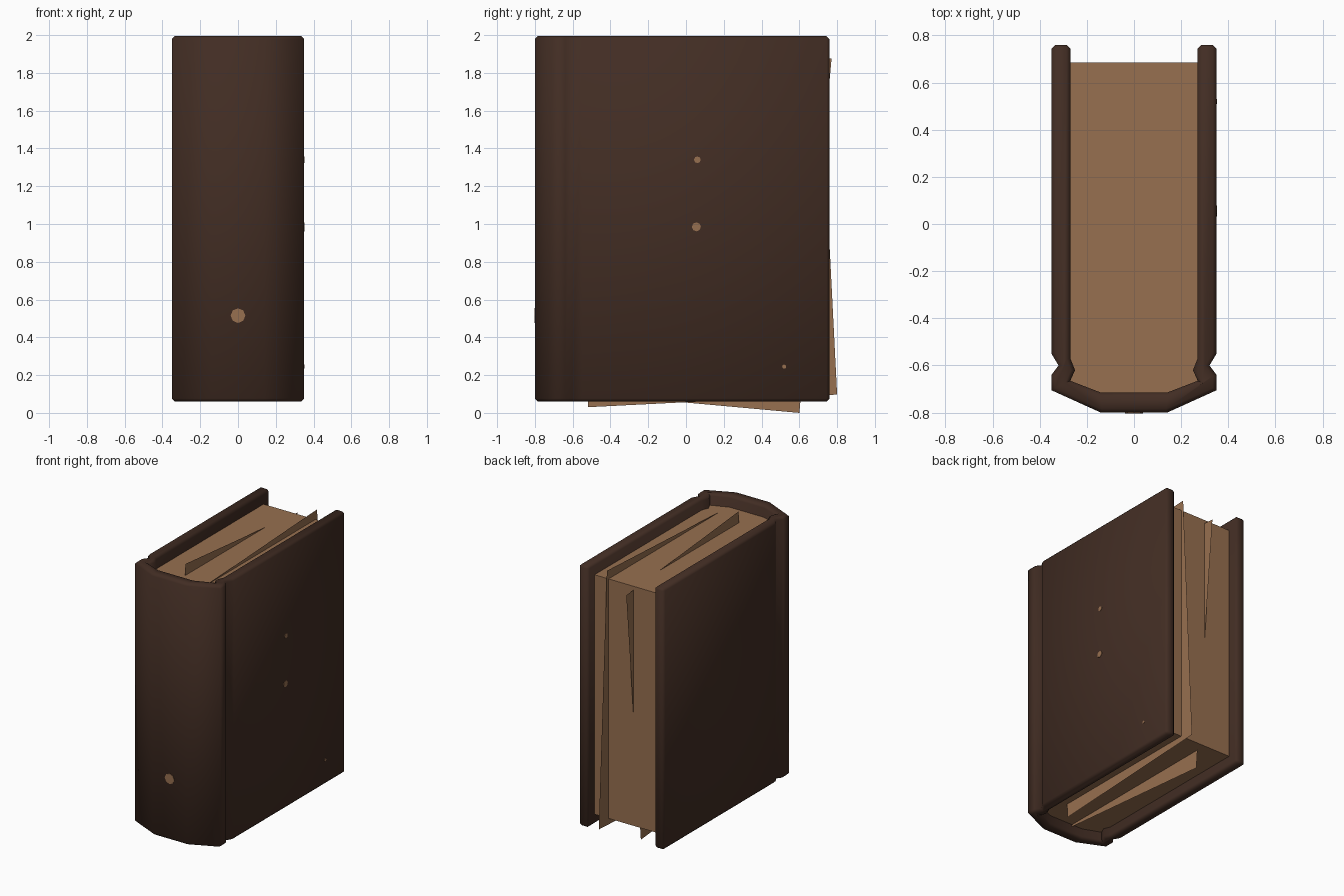
import bpy, bmesh, math
from mathutils import Matrix, Vector

if "Cube" in bpy.data.objects:
    bpy.data.objects.remove(bpy.data.objects["Cube"])


def material(name, rgb):
    m = bpy.data.materials.new(name)
    m.diffuse_color = (*rgb, 1)
    m.use_nodes = True
    m.node_tree.nodes["Principled BSDF"].inputs["Base Color"].default_value = m.diffuse_color
    return m


LEATHER = material("dark brown leather", (0.054, 0.026, 0.017))
PAPER = material("aged paper", (0.31, 0.16, 0.08))


def finish(bm, name, mat):
    bmesh.ops.recalc_face_normals(bm, faces=bm.faces)
    me = bpy.data.meshes.new(name)
    bm.to_mesh(me)
    bm.free()
    me.materials.append(mat)
    ob = bpy.data.objects.new(name, me)
    bpy.context.collection.objects.link(ob)
    return ob


def mirrored(half):
    """Left half outline plus its mirror image on the right."""
    return half + [(-x, y) for x, y in reversed(half)]


def prism(outline, z0, z1):
    bm = bmesh.new()
    face = bm.faces.new([bm.verts.new((x, y, z0)) for x, y in outline])
    ext = bmesh.ops.extrude_face_region(bm, geom=[face], use_keep_orig=True)
    for v in ext["geom"]:
        if isinstance(v, bmesh.types.BMVert):
            v.co.z = z1
    bmesh.ops.recalc_face_normals(bm, faces=bm.faces)
    return bm


# half outlines seen from above, fore edge to spine, with the hinge groove
OUTER = [(-0.35, 0.76), (-0.35, -0.55), (-0.32, -0.60), (-0.35, -0.64),
         (-0.35, -0.705), (-0.14, -0.80)]
INNER = [(-0.27, 0.76), (-0.27, -0.57), (-0.25, -0.62), (-0.27, -0.665),
         (-0.14, -0.715)]

# cover: both boards and rounded spine, bevelled at the ends and fore edge
bm = prism(mirrored(OUTER) + list(reversed(mirrored(INNER))), 0.06, 1.995)
edges = [e for e in bm.edges
         if abs(e.verts[0].co.z - e.verts[1].co.z) < 1e-4
         or min(v.co.y for v in e.verts) > 0.7]
bmesh.ops.bevel(bm, geom=edges, offset=0.016, segments=1, affect='EDGES', profile=0.5)
cover = finish(bm, "cover", LEATHER)
bpy.context.view_layer.objects.active = cover
cover.select_set(True)
bpy.ops.object.shade_smooth_by_angle(angle=math.radians(50))

# page block fills the cover's inner outline
pages = [(-0.27, 0.685)] + [(x * 1.01, y * 1.003) for x, y in INNER[1:]]
finish(prism(mirrored(pages), 0.135, 1.91), "page_block", PAPER)


# loose pages: thin sheets turned about their lower fore corner
def loose_page(name, x, corner, degrees, width=1.32, height=1.883):
    bm = bmesh.new()
    rot = Matrix.Rotation(math.radians(degrees), 4, 'X')
    base = Vector((x, *corner))
    sheet = [(0, 0), (-width, 0), (-width, height), (0, height)]
    bm.faces.new([bm.verts.new(base + rot @ Vector((0, y, z))) for y, z in sheet])
    finish(bm, name, PAPER)


loose_page("loose_page_right", 0.155, (0.80, 0.097), 2.9)
loose_page("loose_page_middle", -0.05, (0.60, 0.0), -5.2)


# worn spots showing paper through the leather
def worn_spot(name, loc, radius, axis):
    bm = bmesh.new()
    m = Matrix.Translation(loc) @ Matrix.Rotation(math.radians(90), 4, axis)
    bmesh.ops.create_cone(bm, cap_ends=True, segments=8, radius1=radius,
                          radius2=radius, depth=0.006, matrix=m)
    finish(bm, name, PAPER)


worn_spot("spine_spot", (0, -0.80, 0.515), 0.039, 'X')
for i, (y, z, r) in enumerate([(0.06, 1.34, 0.018), (0.055, 0.985, 0.024),
                               (0.52, 0.245, 0.011)]):
    worn_spot(f"board_spot_{i + 1}", (0.35, y, z), r, 'Y')
